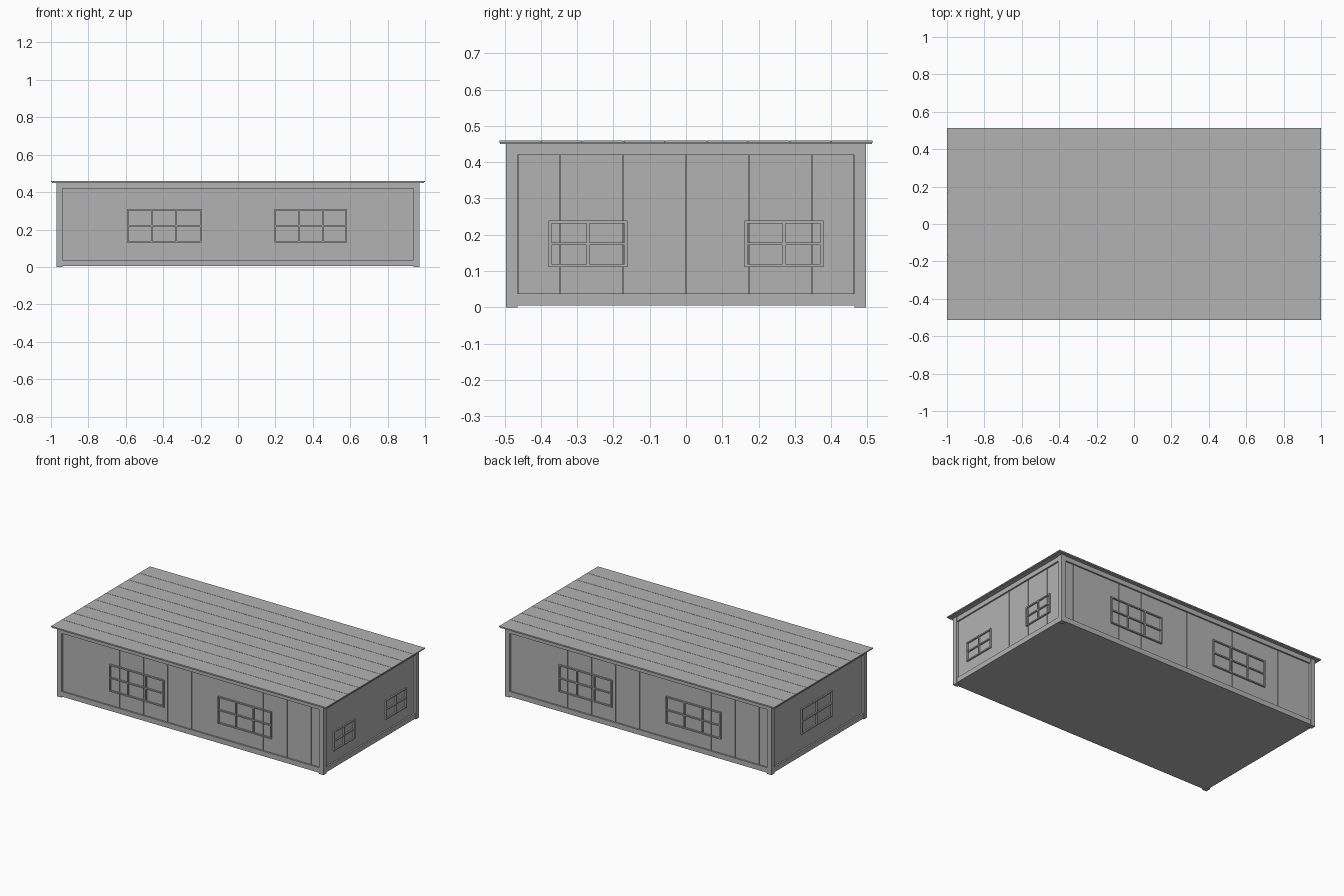
import bpy
import bmesh
from mathutils import Vector

cube = bpy.data.objects.get("Cube")
if cube:
    bpy.data.objects.remove(cube, do_unlink=True)

grey = bpy.data.materials.new("plain grey")
grey.use_nodes = True
colour = (0.45, 0.45, 0.45, 1)
grey.diffuse_color = colour
grey.node_tree.nodes["Principled BSDF"].inputs["Base Color"].default_value = colour


def boxes(name, spans):
    """One object made of boxes, each given by its low and high corner."""
    bm = bmesh.new()
    for lo, hi in spans:
        lo, hi = Vector(lo), Vector(hi)
        made = bmesh.ops.create_cube(bm, size=1)
        for v in made["verts"]:
            v.co = (lo + hi) / 2 + Vector(a * b for a, b in zip(v.co, hi - lo))
    mesh = bpy.data.meshes.new(name)
    bm.to_mesh(mesh)
    bm.free()
    mesh.materials.append(grey)
    obj = bpy.data.objects.new(name, mesh)
    bpy.context.collection.objects.link(obj)
    return obj


def wall_span(side, u0, u1, d0, d1, z0, z1):
    """Box on a wall: u runs along the wall, d is the distance from the centre."""
    axis, sign = side
    d0, d1 = sorted((d0 * sign, d1 * sign))
    if axis == "y":
        return (u0, d0, z0), (u1, d1, z1)
    return (d0, u0, z0), (d1, u1, z1)


X, Y = 0.97, 0.496      # outer faces of the posts
POST = 0.032
TOP = 0.452
PITCH = 0.174           # wall panel width
SIDES = {"front": ("y", -1), "back": ("y", 1), "left": ("x", 1), "right": ("x", -1)}

# Floor and solid core behind the panels
boxes("floor_slab", [((-X + 0.008, -Y + 0.008, 0.005), (X - 0.008, Y - 0.008, 0.038))])
boxes("wall_core", [((-X + 0.02, -Y + 0.02, 0.03), (X - 0.02, Y - 0.02, TOP))])

# Corner posts
for sx, nx in ((1, "left"), (-1, "right")):
    for sy, ny in ((-1, "front"), (1, "back")):
        x0, x1 = sorted((sx * X, sx * (X - POST)))
        y0, y1 = sorted((sy * Y, sy * (Y - POST)))
        boxes(f"{ny}_{nx}_post", [((x0, y0, 0), (x1, y1, TOP))])

# Sill beam, eave beam and upright panels on each side
for name, side in SIDES.items():
    out, half = (Y, X - POST) if side[0] == "y" else (X, Y - POST)
    boxes(f"{name}_sill_beam", [wall_span(side, -half, half, out - 0.03, out - 0.004, 0.005, 0.038)])
    boxes(f"{name}_eave_beam", [wall_span(side, -half, half, out - 0.03, out - 0.004, 0.42, TOP)])
    count = int(half / PITCH)
    cuts = [-half] + [k * PITCH for k in range(-count, count + 1)] + [half]
    boxes(f"{name}_wall_panels", [
        wall_span(side, a + 0.001, b - 0.001, out - 0.03, out - 0.014, 0.034, 0.424)
        for a, b in zip(cuts, cuts[1:])])


def window(name, side, u0, u1, z0, z1, columns):
    """Frame and glazing bars in two rows, standing just proud of the panels."""
    out = Y if side[0] == "y" else X
    d0, d1, w = out - 0.016, out - 0.004, 0.004
    spans = []
    for i in range(columns + 1):
        u = u0 + (u1 - u0) * i / columns
        spans.append(wall_span(side, u - w, u + w, d0, d1, z0 - w, z1 + w))
    for i in range(3):
        z = z0 + (z1 - z0) * i / 2
        spans.append(wall_span(side, u0, u1, d0, d1 - 0.001, z - w, z + w))
    boxes(name, spans)


# Long wall windows, end wall windows
for face in ("front", "back"):
    window(f"{face}_window_left", SIDES[face], 0.20, 0.58, 0.135, 0.305, 3)
    window(f"{face}_window_right", SIDES[face], -0.59, -0.20, 0.135, 0.305, 3)
for sign, label in ((-1, "front"), (1, "back")):
    mid = sign * 0.27
    window(f"left_window_{label}", SIDES["left"], mid - 0.105, mid + 0.105, 0.115, 0.235, 2)
window("right_window", SIDES["right"], -0.14, 0.17, 0.145, 0.305, 2)

# Flat roof: thin sheet with boards laid side by side
boxes("roof_sheet", [((-0.995, -0.512, 0.450), (0.995, 0.512, 0.457))])
WIDTH = 1.03 / 9
boxes("roof_boards", [
    ((-1, -0.515 + WIDTH * i + 0.001, 0.453), (1, -0.515 + WIDTH * (i + 1) - 0.001, 0.46))
    for i in range(9)])
